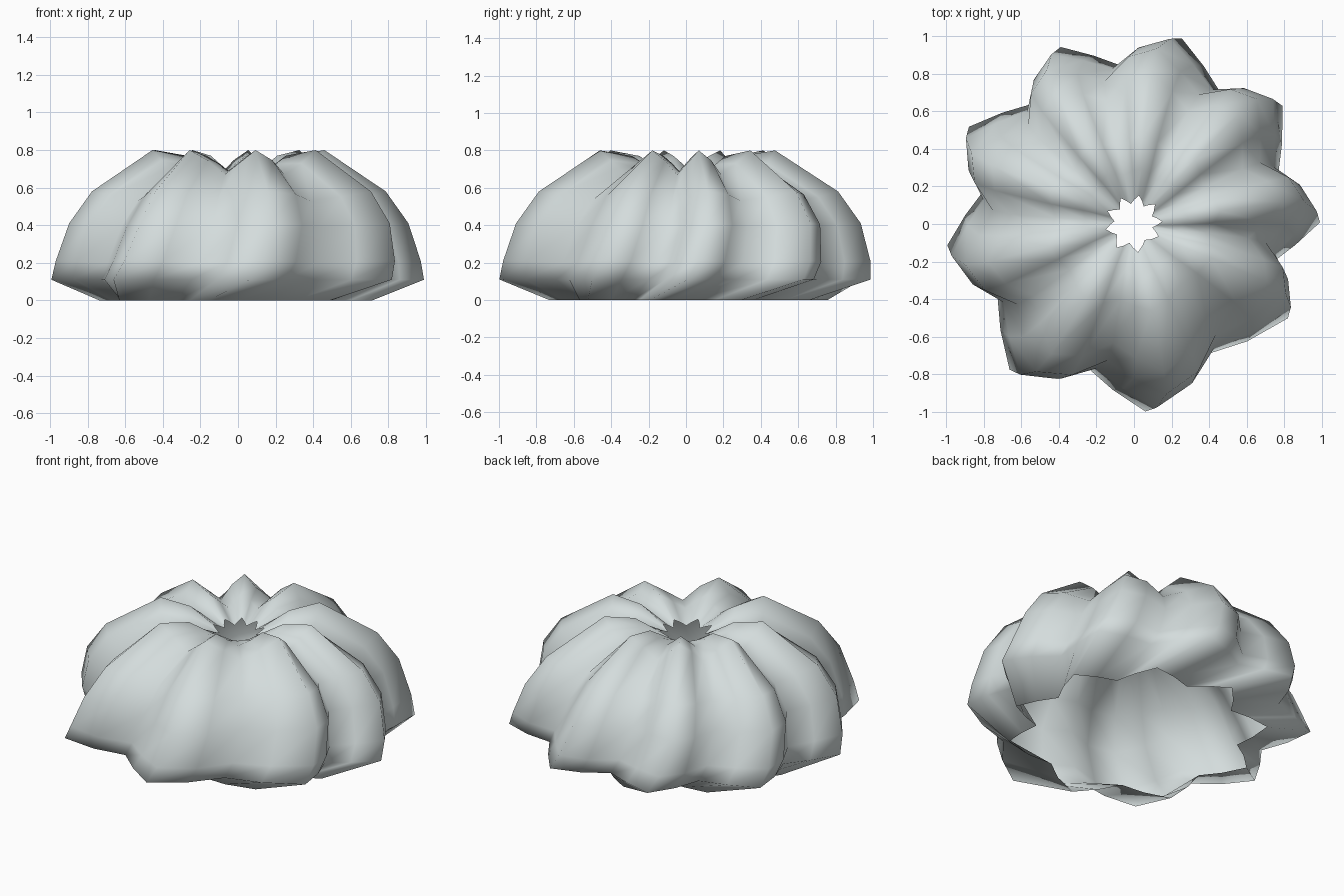
import bpy
import bmesh
from math import radians, cos, sin

if "Cube" in bpy.data.objects:
    bpy.data.objects.remove(bpy.data.objects["Cube"])

# Ridge and valley directions around the shell: (angle in degrees, radius factor)
ridges = [(-171, 1.01), (-128, 1.03), (-84, 1.01), (-29, 0.97), (3, 1.0),
          (41, 1.02), (78, 1.03), (115, 1.03), (152, 1.03)]
valleys = [(-150, 1.0), (-105.5, 0.98), (-58, 0.97), (-12.5, 0.94), (21.5, 0.99),
           (59, 1.02), (97, 1.03), (132.5, 1.02), (170, 1.0)]

# Side profiles from bottom rim to top hole (radius, height), and twist per level
ridge_profile = [(0.74, 0), (0.99, 0.11), (0.975, 0.21), (0.915, 0.41), (0.795, 0.58),
                 (0.465, 0.80), (0.29, 0.77), (0.15, 0.675)]
valley_profile = [(0.60, 0), (0.82, 0.11), (0.81, 0.20), (0.755, 0.39), (0.655, 0.53),
                  (0.42, 0.67), (0.26, 0.69), (0.105, 0.65)]
twist = [-18, -2.5, 1, 4.5, 5.5, 5.5, 4, 2]

# How full the flanks are at each level: bulged on one side, straight on the other
full_flank = [0.48, 0.52, 0.62, 0.68, 0.68, 0.58, 0.52, 0.46]
flat_flank = [0.48, 0.44, 0.44, 0.44, 0.44, 0.46, 0.46, 0.46]


def column(weights, angle, factor):
    """One vertical strip of points, blended between valley and ridge profile."""
    pts = []
    for (rr, rz), (vr, vz), w, t in zip(ridge_profile, valley_profile, weights, twist):
        r = (vr + (rr - vr) * w) * factor
        a = radians(angle + t)
        pts.append((r * cos(a), r * sin(a), vz + (rz - vz) * w))
    return pts


# Ridge, full flank, valley, flat flank, repeated around the circle
columns = []
for i, ((ra, rf), (va, vf)) in enumerate(zip(ridges, valleys)):
    na, nf = ridges[(i + 1) % len(ridges)]
    if na < va:
        na += 360
    columns.append(column([1] * 8, ra, rf))
    columns.append(column(full_flank, (ra + va) / 2, (rf + vf) / 2))
    columns.append(column([0] * 8, va, vf))
    columns.append(column(flat_flank, (va + na) / 2, (vf + nf) / 2))

# Fluted shell, open at top and bottom
bm = bmesh.new()
grid = [[bm.verts.new(p) for p in col] for col in columns]
for c, col in enumerate(grid):
    nxt = grid[(c + 1) % len(grid)]
    for k in range(len(col) - 1):
        face = bm.faces.new((col[k], nxt[k], nxt[k + 1], col[k + 1]))
        face.smooth = True
mesh = bpy.data.meshes.new("fluted_shell")
bm.to_mesh(mesh)
bm.free()
shell = bpy.data.objects.new("fluted_shell", mesh)
bpy.context.collection.objects.link(shell)

# Single pale grey colour
grey = bpy.data.materials.new("pale_grey")
grey.diffuse_color = (0.66, 0.72, 0.72, 1)
grey.use_nodes = True
grey.node_tree.nodes["Principled BSDF"].inputs["Base Color"].default_value = grey.diffuse_color
mesh.materials.append(grey)
